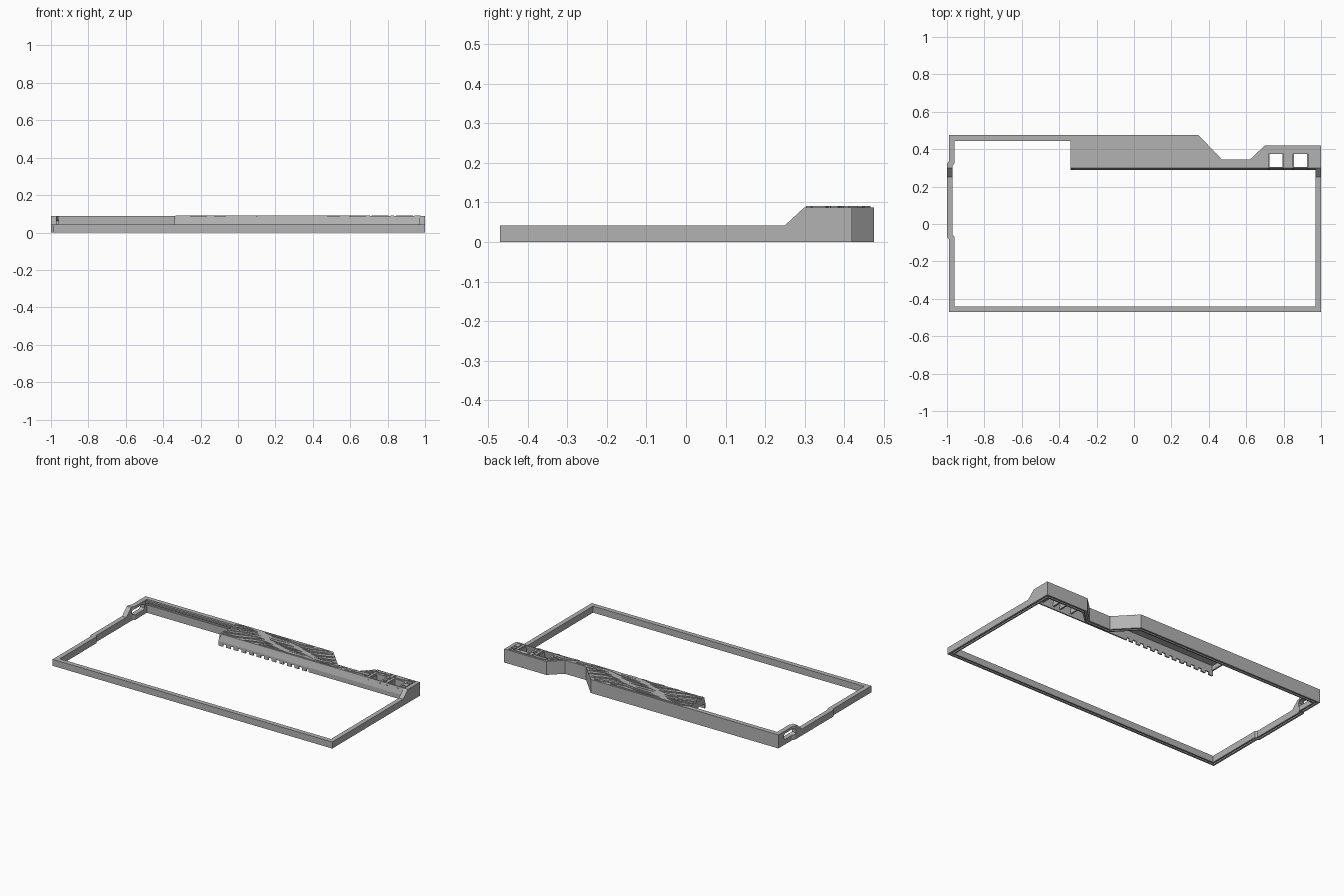
import bpy, bmesh
from math import sin
from mathutils import Vector

if "Cube" in bpy.data.objects:
    bpy.data.objects.remove(bpy.data.objects["Cube"], do_unlink=True)

grey = bpy.data.materials.new("plain grey")
grey.use_nodes = True
grey.diffuse_color = (0.45, 0.45, 0.45, 1)
grey.node_tree.nodes["Principled BSDF"].inputs["Base Color"].default_value = grey.diffuse_color


def finish(name, bm):
    bmesh.ops.recalc_face_normals(bm, faces=bm.faces)
    mesh = bpy.data.meshes.new(name)
    bm.to_mesh(mesh)
    bm.free()
    mesh.materials.append(grey)
    obj = bpy.data.objects.new(name, mesh)
    bpy.context.collection.objects.link(obj)
    return obj


def prism(name, points, a, b, axis="z"):
    """Extrude a 2D polygon from a to b along z (xy points) or x (yz points)."""
    bm = bmesh.new()
    place = (lambda p, t: (p[0], p[1], t)) if axis == "z" else (lambda p, t: (t, p[0], p[1]))
    low = [bm.verts.new(place(p, a)) for p in points]
    high = [bm.verts.new(place(p, b)) for p in points]
    bm.faces.new(low)
    bm.faces.new(high)
    for i in range(len(points)):
        j = (i + 1) % len(points)
        bm.faces.new((low[i], low[j], high[j], high[i]))
    return finish(name, bm)


def box(name, x0, x1, y0, y1, z0, z1):
    return prism(name, [(x0, y0), (x1, y0), (x1, y1), (x0, y1)], z0, z1)


def inset(path, d):
    """Mitred inward offset of a counter-clockwise loop."""
    out = []
    for i, p in enumerate(path):
        p = Vector(p)
        e = (p - Vector(path[i - 1])).normalized()
        f = (Vector(path[(i + 1) % len(path)]) - p).normalized()
        n, m = Vector((-e.y, e.x)), Vector((-f.y, f.x))
        out.append(p + (n + m) * d / (1 + n.dot(m)))
    return out


def ring(name, path, d0, d1, z0, z1):
    """Closed wall between two insets of a loop."""
    bm = bmesh.new()
    loops = [[bm.verts.new((p.x, p.y, z)) for p in inset(path, d)]
             for d, z in ((d0, z0), (d1, z0), (d1, z1), (d0, z1))]
    for k in range(4):
        a, b = loops[k], loops[(k + 1) % 4]
        for i in range(len(path)):
            j = (i + 1) % len(path)
            bm.faces.new((a[i], a[j], b[j], b[i]))
    return finish(name, bm)


def cut(obj, cutter):
    cutter.hide_render = True
    mod = obj.modifiers.new("cut", "BOOLEAN")
    mod.operation = "DIFFERENCE"
    mod.solver = "EXACT"
    mod.object = cutter
    bpy.context.view_layer.objects.active = obj
    bpy.ops.object.modifier_apply(modifier=mod.name)
    bpy.data.objects.remove(cutter, do_unlink=True)


# Perimeter wall: tall at the back, ramped down to a low rim
back = [(1, .42), (.70, .42), (.62, .345), (.47, .345), (.345, .475)]
outline = [(-.99, -.47), (1, -.47)] + back + [
    (-.99, .475), (-.99, .335), (-1, .32), (-1, -.07), (-.99, -.08)]
frame = ring("perimeter_wall", outline, 0, .03, 0, .087)
cut(frame, prism("ramp_cutter", [(-.6, .042), (.25, .042), (.305, .0926), (.305, .2), (-.6, .2)],
                 -1.2, 1.2, "x"))
cut(frame, ring("seam_cutter", outline, .011, .021, -.01, .008))
cut(frame, prism("port_cutter", [(.31, .04), (.325, .032), (.405, .032), (.42, .04),
                                 (.42, .062), (.405, .07), (.325, .07), (.31, .062)],
                 -1.1, -.93, "x"))
for z in (.05, .066):
    cut(frame, box("groove_cutter", -.97, -.34, .43, .452, z, z + .01))

# Thin top plate over the raised back section, with two open wells
LEFT, EDGE, TOP = -.34, .30, .087
wells = [(.72, .80), (.85, .93)]
plate = prism("top_plate", [(LEFT, EDGE), (.98, EDGE), (.98, .41), (.705, .41), (.625, .335),
                            (.465, .335), (.341, .465), (LEFT, .465)], .074, TOP - .0005)
for x0, x1 in wells:
    cut(plate, box("well_cutter", x0, x1, .2, .375, 0, .2))
    for x in (x0, x1):
        box("well_side", x - .005, x + .005, .295, .38, .03, .078)
    box("well_back", x0, x1, .376, .384, .03, .078)

# Sloped front lip, its lower edge and the comb of teeth
prism("front_lip", [(EDGE, TOP), (.297, .076), (.288, .045), (.288, .032), (.296, .032),
                    (.304, .074), (.306, TOP)], LEFT, .975, "x")
box("lip_lower_edge", .30, .975, .288, .296, .015, .034)
for i in range(12):
    x = LEFT + i * .054
    box("comb_tooth", x, x + .03, .288, .296, .015, .034)
box("plate_end_wall", LEFT, LEFT + .01, .295, .45, .045, .078)


# Raised wood-grain bands following the plate outline
def back_edge(x):
    for (x1, y1), (x0, y0) in zip(back, back[1:]):
        if x0 <= x <= x1:
            return y0 + (y1 - y0) * (x - x0) / (x1 - x0) - .008
    return .467


def front_edge(x):
    return .383 if any(a - .006 < x < b + .006 for a, b in wells) else .304


def band(k, x):
    y = .23 + .024 * k + .022 * sin(8 * x + .45 * k) + .012 * sin(19 * x + .8 * k)
    w = .015 + .005 * sin(13 * x + 1.9 * k)
    lo, hi = front_edge(x), back_edge(x)
    return min(max(y, lo), hi), max(min(y + w, hi), lo)


STEP = .01
for k in range(12):
    bm = bmesh.new()
    for i in range(131):
        x0 = LEFT + .005 + i * STEP
        x1 = x0 + STEP
        a, b = band(k, x0), band(k, x1)
        if min(a[1] - a[0], b[1] - b[0]) < .002 or front_edge(x0) != front_edge(x1):
            continue
        bm.faces.new([bm.verts.new((x, y, .0915)) for x, y in
                      ((x0, a[0]), (x1, b[0]), (x1, b[1]), (x0, a[1]))])
    bmesh.ops.remove_doubles(bm, verts=bm.verts, dist=.0002)
    if not bm.faces:
        bm.free()
        continue
    made = bmesh.ops.extrude_face_region(bm, geom=bm.faces[:], use_keep_orig=True)
    verts = [g for g in made["geom"] if isinstance(g, bmesh.types.BMVert)]
    bmesh.ops.translate(bm, verts=verts, vec=(0, 0, -.007))
    finish("grain_band", bm)
